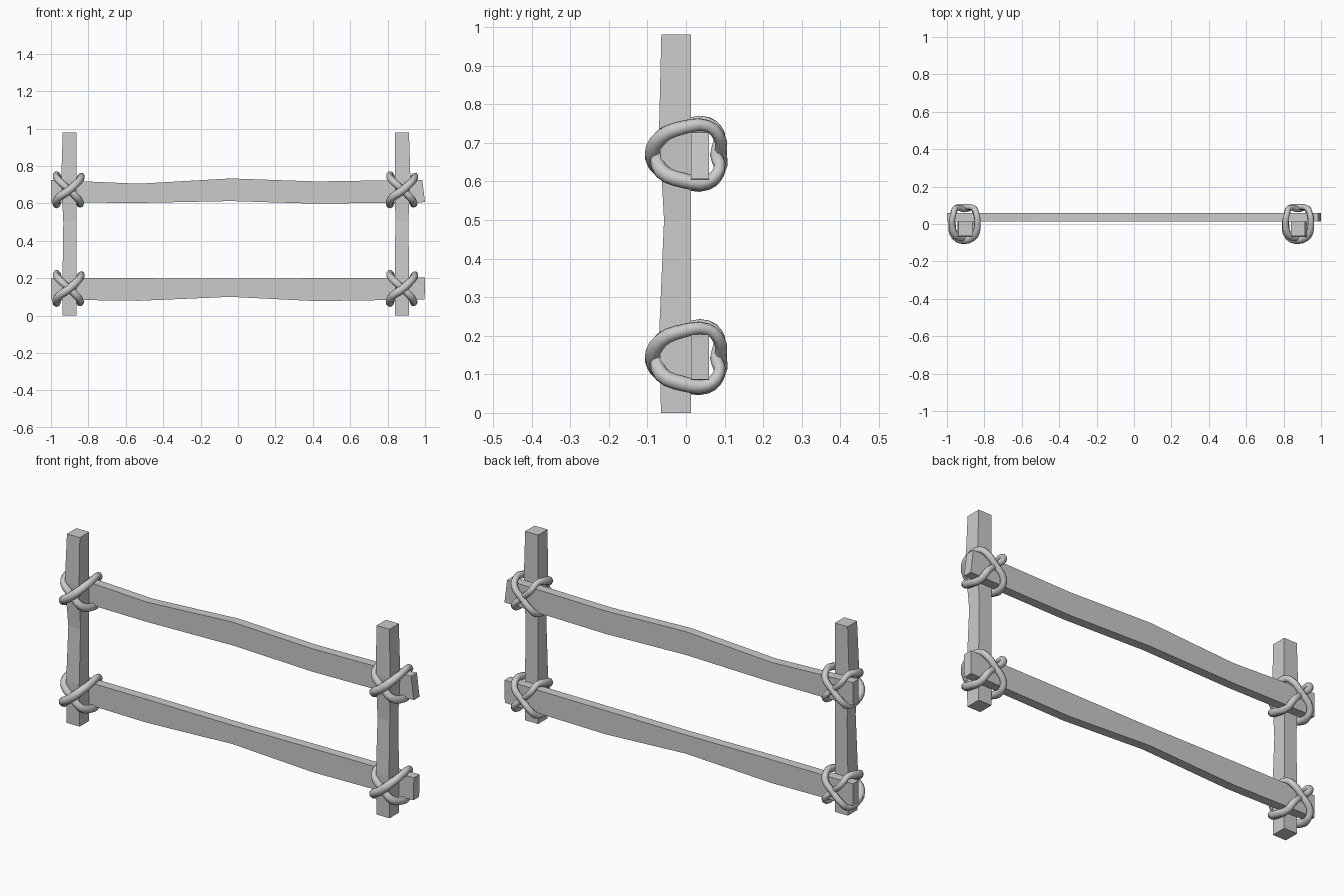
import bpy, bmesh

if "Cube" in bpy.data.objects:
    bpy.data.objects.remove(bpy.data.objects["Cube"])


def bar(name, rings):
    """Four-sided hewn timber skinned through a list of corner rings."""
    bm = bmesh.new()
    vs = [[bm.verts.new(p) for p in ring] for ring in rings]
    for a, b in zip(vs, vs[1:]):
        for i in range(4):
            j = (i + 1) % 4
            bm.faces.new((a[i], a[j], b[j], b[i]))
    bm.faces.new(vs[0][::-1])
    bm.faces.new(vs[-1])
    bmesh.ops.recalc_face_normals(bm, faces=bm.faces)
    me = bpy.data.meshes.new(name)
    bm.to_mesh(me)
    bm.free()
    ob = bpy.data.objects.new(name, me)
    bpy.context.collection.objects.link(ob)
    return ob


def post(name, cx, s):
    # height, outer offset, inner offset, front y
    prof = [(0, .038, .037, -.065), (.22, .038, .037, -.069),
            (.5, .034, .036, -.057), (.73, .045, .037, -.070),
            (.98, .037, .037, -.064)]
    bar(name, [[(cx - s * o, f, z), (cx + s * i, f, z),
                (cx + s * i, .013, z), (cx - s * o, .013, z)]
               for z, o, i, f in prof])


def rail(name, prof):
    # x at bottom, x at top, bottom z, top z
    bar(name, [[(xb, .013, lo), (xb, .06, lo), (xt, .06, hi), (xt, .013, hi)]
               for xb, xt, lo, hi in prof])


def rope(name, centre, pts):
    """Closed rope loop swept along a smooth path."""
    cu = bpy.data.curves.new(name, 'CURVE')
    cu.dimensions = '3D'
    cu.bevel_depth = .02
    cu.bevel_resolution = 2
    cu.resolution_u = 3
    sp = cu.splines.new('BEZIER')
    sp.bezier_points.add(len(pts) - 1)
    sp.use_cyclic_u = True
    for bp, (x, y, z, r) in zip(sp.bezier_points, pts):
        bp.co = (centre[0] + x, y, centre[1] + z)
        bp.radius = r
        bp.handle_left_type = bp.handle_right_type = 'AUTO'
    ob = bpy.data.objects.new(name, cu)
    bpy.context.collection.objects.link(ob)
    bpy.ops.object.select_all(action='DESELECT')
    ob.select_set(True)
    bpy.context.view_layer.objects.active = ob
    bpy.ops.object.convert(target='MESH')
    bpy.ops.object.shade_smooth()


# Posts
post("left_post", -.9, 1)
post("right_post", .877, -1)

# Rails
rail("upper_rail", [(-1, -1, .605, .725), (-.53, -.53, .602, .705),
                    (-.04, -.04, .612, .733), (.42, .42, .598, .717),
                    (1, .985, .606, .726)])
rail("lower_rail", [(-1, -1, .085, .2), (-.53, -.53, .079, .2),
                    (-.04, -.04, .1, .197), (.42, .42, .077, .2),
                    (.998, 1, .086, .203)])

# Rope lashings: an over strand and an under strand crossing at each joint
over = [(-.055, -.066, -.04, 1.05), (0, -.085, -.002, 1.1),
        (.05, -.062, .045, 1), (.066, -.005, .068, .9), (.06, .055, .072, .8),
        (.045, .085, .045, .8), (0, .09, 0, .8), (-.05, .085, -.05, .8),
        (-.062, .055, -.078, .85), (-.07, -.005, -.072, 1)]
under = [(.045, -.064, -.045, 1), (0, -.072, 0, .9), (-.05, -.062, .045, 1),
         (-.07, 0, .073, .9), (-.062, .055, .08, .8), (-.05, .085, .05, .8),
         (0, .078, 0, .8), (.045, .085, -.045, .8), (.055, .055, -.074, .85),
         (.06, -.005, -.07, 1)]
for side, x in (("left", -.903), ("right", .88)):
    for level, z in (("upper", .672), ("lower", .145)):
        rope(f"{level}_{side}_rope_over", (x, z), over)
        rope(f"{level}_{side}_rope_under", (x, z), under)
